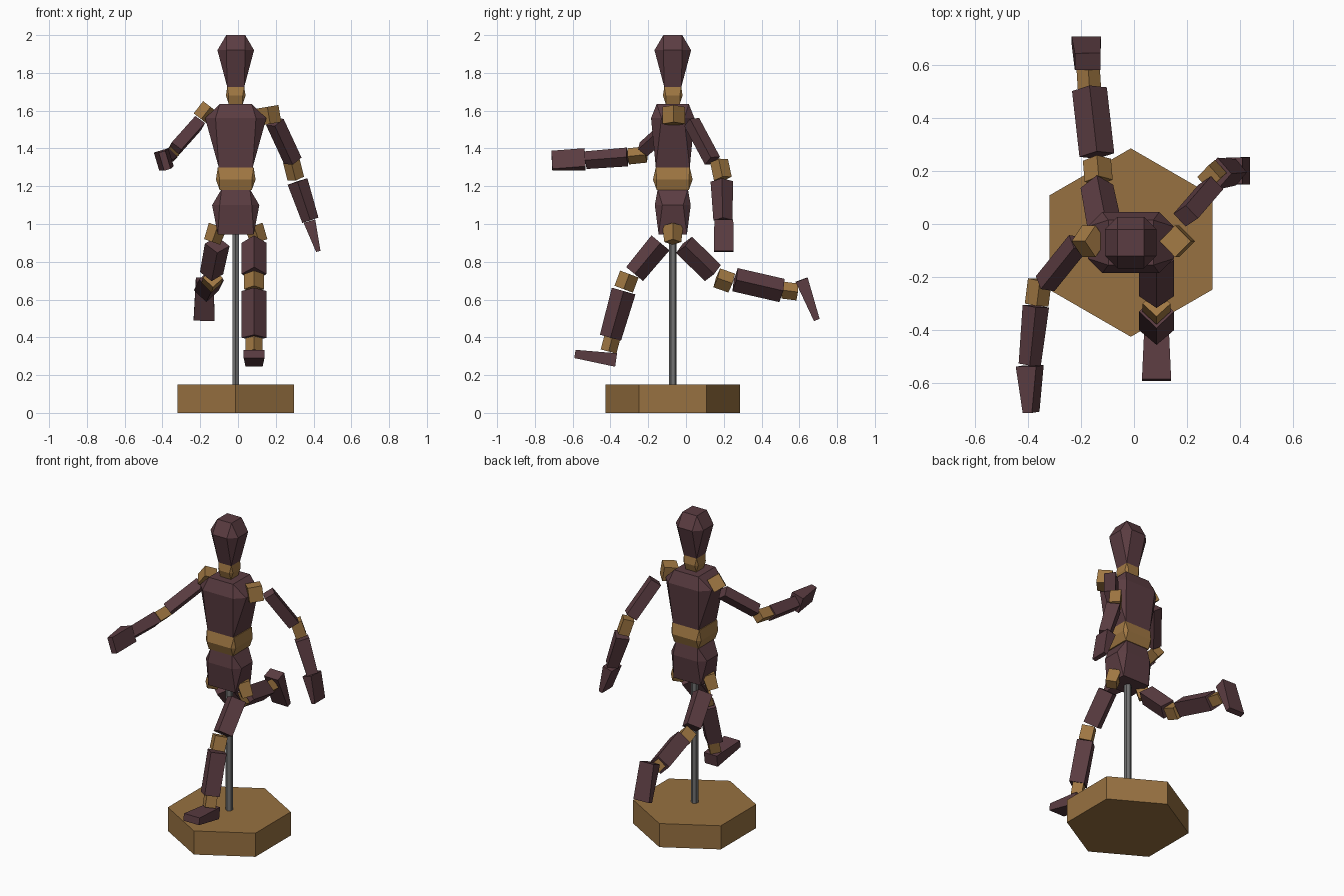
import bpy, bmesh
from math import cos, sin, pi
from mathutils import Vector

cube = bpy.data.objects.get("Cube")
if cube:
    bpy.data.objects.remove(cube, do_unlink=True)

CX, CY = -0.012, -0.07  # axis of the stand and trunk


def material(name, color):
    m = bpy.data.materials.new(name)
    m.use_nodes = True
    m.diffuse_color = (*color, 1)
    m.node_tree.nodes["Principled BSDF"].inputs["Base Color"].default_value = (*color, 1)
    return m


WINE = material("dark wine wood", (0.105, 0.046, 0.054))
GOLD = material("golden joint wood", (0.36, 0.19, 0.057))
BASE = material("stand wood", (0.31, 0.165, 0.052))
STEEL = material("grey steel", (0.17, 0.17, 0.17))


def loft(name, rings, mat):
    """Skin a stack of equal-length rings and close both ends."""
    bm = bmesh.new()
    loops = [[bm.verts.new(p) for p in ring] for ring in rings]
    n = len(loops[0])
    for a, b in zip(loops, loops[1:]):
        for i in range(n):
            j = (i + 1) % n
            bm.faces.new((a[i], a[j], b[j], b[i]))
    bm.faces.new(loops[0])
    bm.faces.new(loops[-1])
    bmesh.ops.remove_doubles(bm, verts=bm.verts, dist=0.0001)
    bmesh.ops.recalc_face_normals(bm, faces=bm.faces)
    mesh = bpy.data.meshes.new(name)
    bm.to_mesh(mesh)
    bm.free()
    mesh.materials.append(mat)
    obj = bpy.data.objects.new(name, mesh)
    bpy.context.collection.objects.link(obj)
    return obj


def trunk(name, levels, mat):
    """Body block: each level is height, half width, half depth, corner cut."""
    rings = []
    for z, x, y, c in levels:
        corners = [(x, y - c), (x - c, y), (c - x, y), (-x, y - c),
                   (-x, c - y), (c - x, -y), (x - c, -y), (x, c - y)]
        rings.append([Vector((CX + px, CY + py, z)) for px, py in corners])
    loft(name, rings, mat)


def prism(name, sides, radius, z0, z1, mat):
    ring = [(radius * sin(2 * pi * i / sides), radius * cos(2 * pi * i / sides))
            for i in range(sides)]
    loft(name, [[Vector((CX + x, CY + y, z)) for x, y in ring] for z in (z0, z1)], mat)


DIAMOND = ((1, 0), (0, 1), (-1, 0), (0, -1))
SQUARE = ((1, 1), (-1, 1), (-1, -1), (1, -1))


def limb(name, start, end, size0, size1, mat, ref=(1, 0, 0), section=DIAMOND):
    """Four-sided bar; sizes are half extents along ref and across it."""
    start, end = Vector(start), Vector(end)
    axis = (end - start).normalized()
    u = Vector(ref)
    u = (u - axis * u.dot(axis)).normalized()
    v = axis.cross(u)
    rings = [[p + u * (s[0] * a) + v * (s[1] * b) for a, b in section]
             for p, s in ((start, size0), (end, size1))]
    loft(name, rings, mat)


# Stand
prism("stand_base", 6, 0.355, 0, 0.15, BASE)
prism("stand_pole", 6, 0.021, 0.14, 0.97, STEEL)

# Trunk and head
trunk("pelvis", [(0.945, 0.095, 0.075, 0), (1.10, 0.125, 0.095, 0.04), (1.185, 0.075, 0.08, 0)], WINE)
trunk("waist", [(1.18, 0.085, 0.085, 0), (1.235, 0.105, 0.105, 0.02), (1.30, 0.095, 0.09, 0)], GOLD)
trunk("chest", [(1.30, 0.09, 0.09, 0), (1.56, 0.162, 0.115, 0.055), (1.635, 0.085, 0.085, 0)], WINE)
trunk("neck", [(1.635, 0.037, 0.037, 0), (1.68, 0.052, 0.052, 0.015), (1.725, 0.045, 0.045, 0)], GOLD)
trunk("head", [(1.725, 0.045, 0.045, 0), (1.92, 0.097, 0.097, 0.047), (2.0, 0.05, 0.05, 0)], WINE)

# Left arm, hanging back
limb("left_shoulder", (0.155, -0.065, 1.62), (0.17, -0.065, 1.53), (0.06, 0.06), (0.06, 0.06), GOLD)
limb("left_upper_arm", (0.195, 0.03, 1.54), (0.29, 0.14, 1.335), (0.05, 0.045), (0.05, 0.045), WINE)
limb("left_elbow", (0.282, 0.175, 1.335), (0.306, 0.195, 1.24), (0.045, 0.048), (0.045, 0.048), GOLD)
limb("left_forearm", (0.315, 0.19, 1.225), (0.383, 0.195, 1.02), (0.055, 0.06), (0.045, 0.05), WINE)
limb("left_hand", (0.378, 0.2, 1.015), (0.425, 0.2, 0.855), (0.032, 0.05), (0.012, 0.052), WINE, section=SQUARE)

# Right arm, reaching forward
limb("right_shoulder", (-0.145, -0.065, 1.62), (-0.195, -0.065, 1.555), (0.06, 0.05), (0.06, 0.05), GOLD, (0, 1, 0))
limb("right_upper_arm", (-0.21, -0.07, 1.535), (-0.335, -0.225, 1.395), (0.045, 0.045), (0.045, 0.045), WINE, (1, -0.8, 0))
limb("right_elbow", (-0.355, -0.21, 1.368), (-0.367, -0.305, 1.358), (0.045, 0.043), (0.045, 0.043), GOLD)
limb("right_forearm", (-0.37, -0.31, 1.355), (-0.393, -0.53, 1.338), (0.05, 0.05), (0.042, 0.047), WINE)
limb("right_hand", (-0.393, -0.535, 1.342), (-0.388, -0.71, 1.335), (0.04, 0.05), (0.018, 0.05), WINE, (1, 0, 0.3), SQUARE)

# Hips, mirrored
for side, label in ((1, "left"), (-1, "right")):
    limb(label + "_hip", (CX + side * 0.095, CY, 0.99), (CX + side * 0.125, CY, 0.905),
         (0.055, 0.05), (0.045, 0.045), GOLD, (0, 1, 0))

# Left leg, stepping forward
limb("left_thigh", (0.085, -0.135, 0.9), (0.085, -0.272, 0.735), (0.066, 0.062), (0.066, 0.058), WINE)
limb("left_knee", (0.085, -0.3, 0.735), (0.085, -0.33, 0.655), (0.053, 0.052), (0.053, 0.052), GOLD)
limb("left_shin", (0.085, -0.33, 0.645), (0.085, -0.4, 0.398), (0.066, 0.065), (0.066, 0.058), WINE)
limb("left_ankle", (0.085, -0.39, 0.4), (0.085, -0.41, 0.325), (0.046, 0.043), (0.046, 0.043), GOLD)
limb("left_foot", (0.085, -0.37, 0.28), (0.085, -0.588, 0.312), (0.045, 0.036), (0.055, 0.022), WINE, section=SQUARE)

# Right leg, kicked back
limb("right_thigh", (-0.11, -0.01, 0.89), (-0.14, 0.142, 0.74), (0.066, 0.06), (0.062, 0.06), WINE)
limb("right_knee", (-0.133, 0.163, 0.715), (-0.14, 0.242, 0.687), (0.053, 0.053), (0.053, 0.053), GOLD)
limb("right_shin", (-0.14, 0.26, 0.705), (-0.168, 0.508, 0.648), (0.066, 0.063), (0.066, 0.063), WINE)
limb("right_ankle", (-0.168, 0.51, 0.65), (-0.173, 0.59, 0.64), (0.044, 0.045), (0.044, 0.045), GOLD)
limb("right_foot", (-0.175, 0.612, 0.705), (-0.18, 0.692, 0.493), (0.048, 0.034), (0.055, 0.016), WINE, section=SQUARE)
